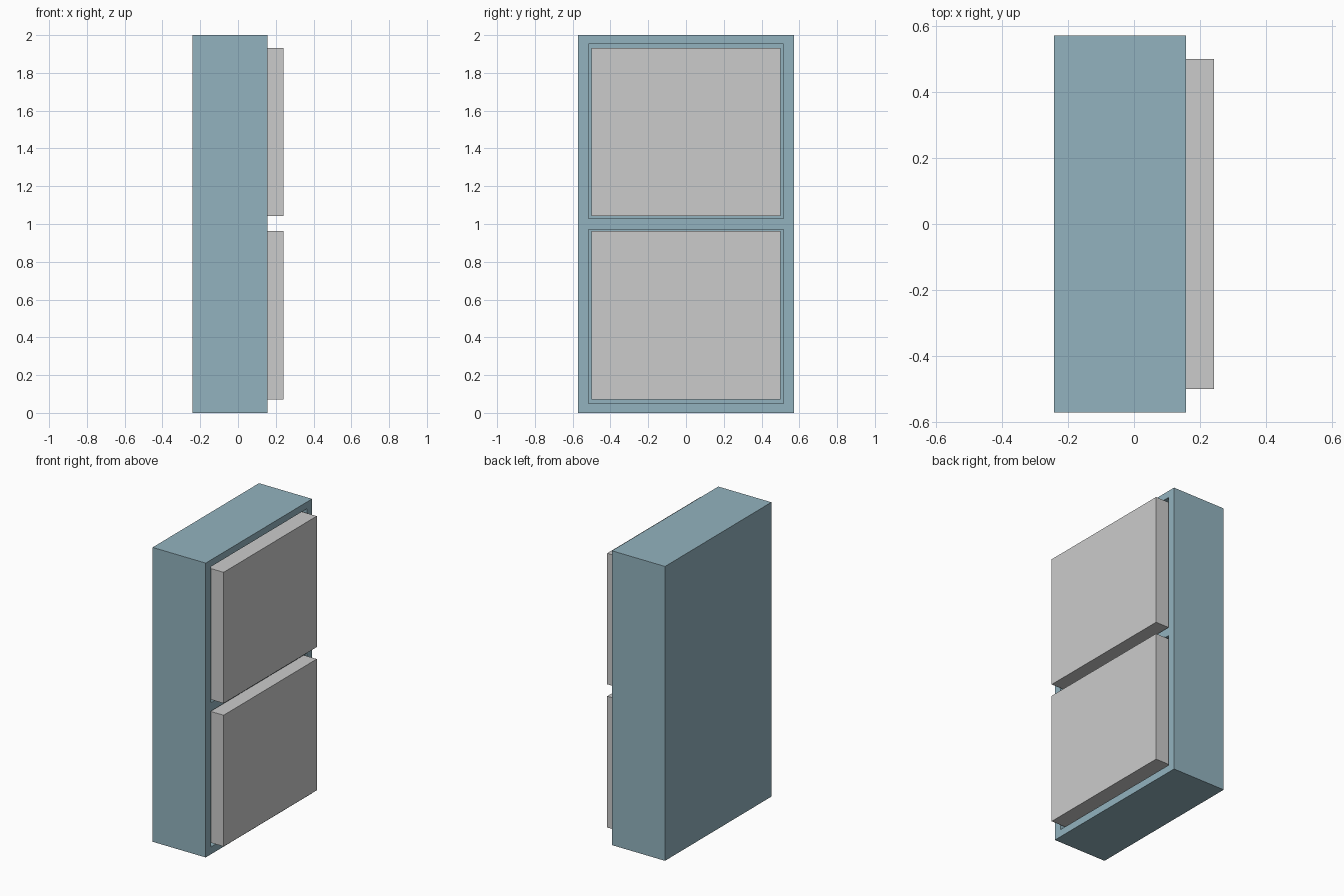
import bpy

if "Cube" in bpy.data.objects:
    bpy.data.objects.remove(bpy.data.objects["Cube"])


def box(name, lo, hi):
    """Axis-aligned box between two corners."""
    centre = [(a + b) / 2 for a, b in zip(lo, hi)]
    bpy.ops.mesh.primitive_cube_add(size=1, location=centre)
    ob = bpy.context.object
    ob.name = name
    ob.scale = [b - a for a, b in zip(lo, hi)]
    bpy.ops.object.transform_apply(location=False, rotation=False, scale=True)
    return ob


BACK, FACE, DRAWER_FACE = -0.242, 0.157, 0.242
WALL = 0.055

# Cabinet body
cabinet = box("cabinet", (BACK, -0.571, 0), (FACE, 0.571, 2))
paint = bpy.data.materials.new("blue_grey_paint")
paint.diffuse_color = (0.29, 0.45, 0.52, 1)
paint.use_nodes = True
paint.node_tree.nodes["Principled BSDF"].inputs["Base Color"].default_value = paint.diffuse_color
cabinet.data.materials.append(paint)

# Openings and the solid drawers standing proud of them
bays = {"lower": (0.05, 0.972, 0.07, 0.962),
        "upper": (1.03, 1.954, 1.043, 1.933)}
for level, (z0, z1, d0, d1) in bays.items():
    cutter = box(level + "_opening_cutter",
                 (BACK + WALL, -0.516, z0), (FACE + 0.1, 0.516, z1))
    mod = cabinet.modifiers.new(level + "_opening", 'BOOLEAN')
    mod.operation = 'DIFFERENCE'
    mod.solver = 'EXACT'
    mod.object = cutter
    bpy.context.view_layer.objects.active = cabinet
    bpy.ops.object.modifier_apply(modifier=mod.name)
    bpy.data.objects.remove(cutter, do_unlink=True)

    box(level + "_drawer", (BACK + WALL + 0.02, -0.5, d0),
        (DRAWER_FACE, 0.5, d1))
